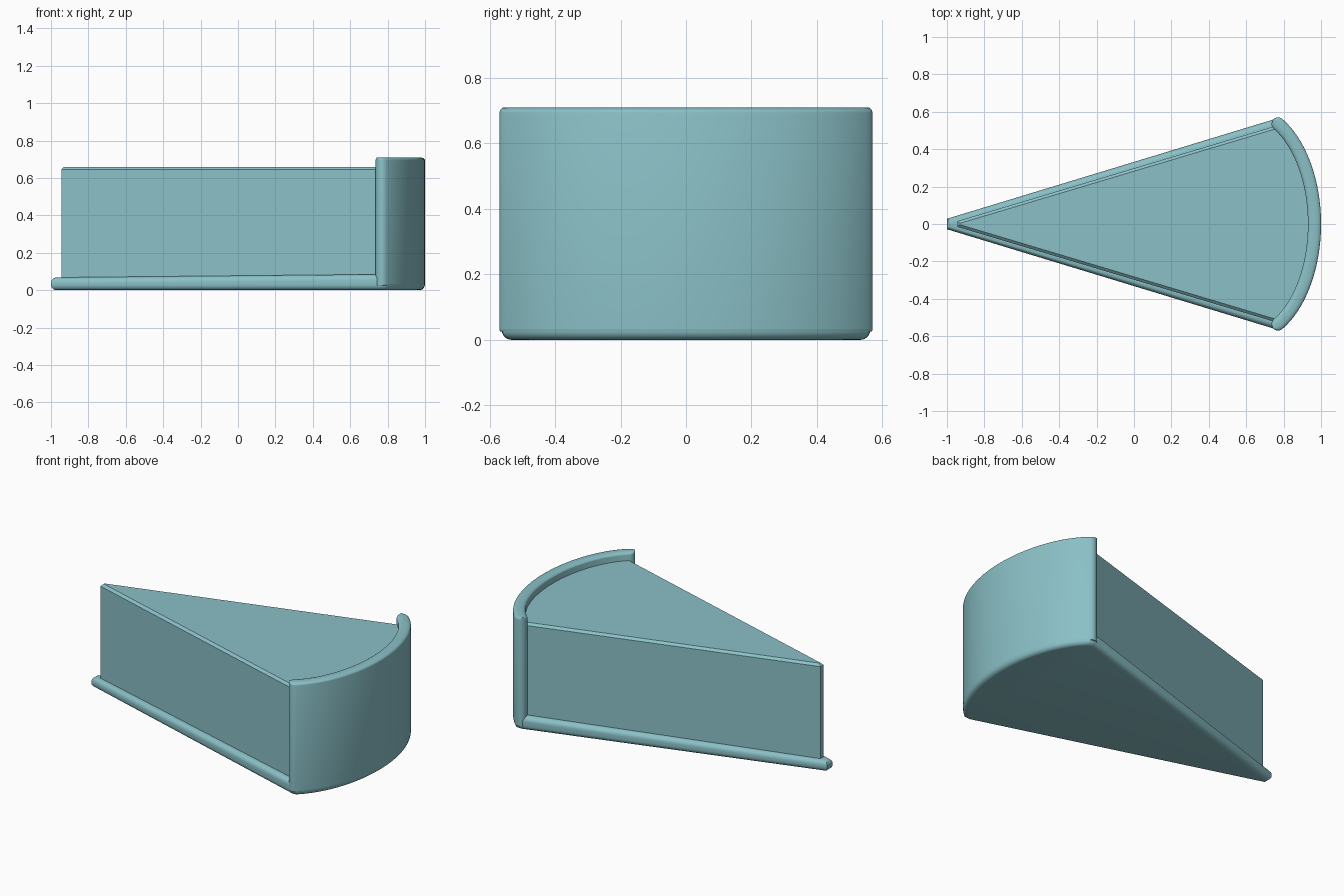
import bpy, bmesh, math
from mathutils import Vector

if "Cube" in bpy.data.objects:
    bpy.data.objects.remove(bpy.data.objects["Cube"])

CX, A, B, HALF = 0.60, 0.365, 0.605, 0.035   # crust ellipse centre x, radii, half thickness
END = math.asin(0.535 / B)                   # crust end parameter

mat = bpy.data.materials.new("teal")
mat.diffuse_color = (0.255, 0.53, 0.57, 1)
mat.use_nodes = True
mat.node_tree.nodes["Principled BSDF"].inputs["Base Color"].default_value = mat.diffuse_color


def normal(a):
    return Vector((math.cos(a) / A, math.sin(a) / B)).normalized()


def arc(off, a0, a1, n):
    """Points along the crust curve, moved outwards by off."""
    angles = [a0 + (a1 - a0) * i / n for i in range(n + 1)]
    return [Vector((CX + A * math.cos(a), B * math.sin(a))) + normal(a) * off for a in angles]


def inset(pts, d):
    """Move a counter-clockwise outline inwards by d with mitred corners."""
    out = []
    for i, p in enumerate(pts):
        e0 = (p - pts[i - 1]).normalized()
        e1 = (pts[(i + 1) % len(pts)] - p).normalized()
        n0, n1 = Vector((-e0.y, e0.x)), Vector((-e1.y, e1.x))
        out.append(p + (n0 + n1) * d / (1 + n0.dot(n1)))
    return out


def wedge(tip_x, tip_y, back_x, back_y, off, a):
    """Slice outline: blunt tip, straight sides, curved back."""
    pts = [Vector((tip_x, -tip_y)), Vector((back_x, -back_y))]
    pts += arc(off, -a, a, 48)
    return pts + [Vector((back_x, back_y)), Vector((tip_x, tip_y))]


def capsule(d):
    """Curved crust strip with round ends, thinned across its width by d."""
    t = HALF - d
    mid, n = arc(0, END, END, 1)[0], normal(END)
    along = Vector((-n.y, n.x))
    cap = [mid + n * t * math.cos(a) + along * HALF * math.sin(a)
           for a in [math.pi * i / 10 for i in range(1, 10)]]
    low_cap = [Vector((p.x, -p.y)) for p in reversed(cap)]
    return arc(t, -END, END, 48) + cap + arc(-t, END, -END, 48) + low_cap


def rounded(z0, z1, d_low, h_low, d_top, h_top, n):
    """(inset, height, is_top) steps of a side profile with rounded edges."""
    q = [math.pi / 2 * i / n for i in range(n + 1)]
    low = [(d_low * (1 - math.sin(a)), z0 + h_low * (1 - math.cos(a)), 0) for a in q]
    top = [(d_top * (1 - math.cos(a)), z1 - h_top * (1 - math.sin(a)), 1) for a in q]
    return low + top


def loft(name, outline, profile, slope=0.0, angle=35):
    bm = bmesh.new()
    rings = [[bm.verts.new((p.x, p.y, z + top * slope * (p.x + 1))) for p in outline(d)]
             for d, z, top in profile]
    n = len(rings[0])
    for a, b in zip(rings, rings[1:]):
        for i in range(n):
            j = (i + 1) % n
            bm.faces.new((a[i], a[j], b[j], b[i]))
    bm.faces.new(rings[0][::-1])
    bm.faces.new(rings[-1])
    mesh = bpy.data.meshes.new(name)
    bm.to_mesh(mesh)
    bm.free()
    mesh.materials.append(mat)
    ob = bpy.data.objects.new(name, mesh)
    bpy.context.collection.objects.link(ob)
    bpy.ops.object.select_all(action='DESELECT')
    ob.select_set(True)
    bpy.context.view_layer.objects.active = ob
    bpy.ops.object.shade_smooth_by_angle(angle=math.radians(angle))


# Bottom crust with rolled edges, a little thicker towards the back
base = wedge(-1.0, 0.028, 0.76, 0.563, HALF - 0.001, END)
loft("bottom_crust", lambda d: inset(base, d),
     rounded(0.0, 0.068, 0.03, 0.03, 0.03, 0.03, 6), slope=0.0097)

# Curved back crust wall, its foot sunk into the bottom crust
loft("back_crust", capsule, rounded(0.026, 0.71, 0.004, 0.008, 0.03, 0.016, 6))

# Filling with a narrow chamfer round the top
fill = wedge(-0.945, 0.015, 0.75, 0.522, 0, math.asin(0.49 / B))
loft("filling", lambda d: inset(fill, d),
     [(0, 0.04, 0), (0, 0.646, 0), (0.015, 0.66, 0)], angle=25)
